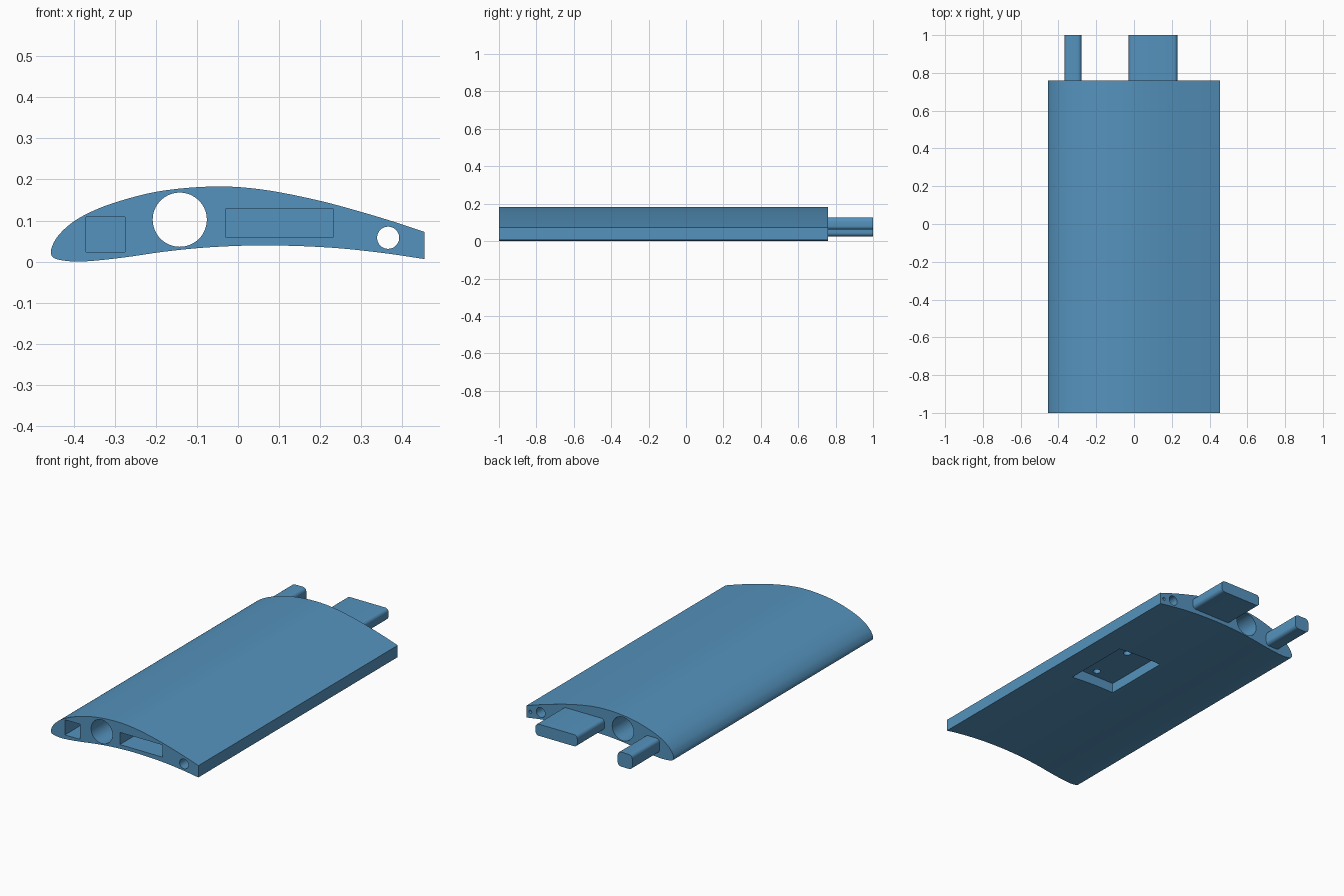
import bpy, bmesh, math
from mathutils import Vector

if "Cube" in bpy.data.objects:
    bpy.data.objects.remove(bpy.data.objects["Cube"])

# Airfoil section (x, z): trailing edge top -> nose -> trailing edge bottom
SECTION = [(0.455, 0.072), (0.38, 0.097), (0.29, 0.124), (0.2, 0.148), (0.1, 0.169),
           (0.02, 0.180), (-0.05, 0.183), (-0.13, 0.179), (-0.21, 0.168), (-0.29, 0.147),
           (-0.35, 0.125), (-0.40, 0.098), (-0.435, 0.067), (-0.452, 0.040), (-0.456, 0.019),
           (-0.443, 0.006), (-0.400, 0.000), (-0.35, 0.002), (-0.27, 0.011), (-0.18, 0.024),
           (-0.08, 0.034), (0.03, 0.039), (0.14, 0.038), (0.25, 0.032), (0.36, 0.020),
           (0.455, 0.006)]


def smooth_path(points, steps=5):
    pts = [Vector(p) for p in points]
    ext = [2 * pts[0] - pts[1]] + pts + [2 * pts[-1] - pts[-2]]
    out = []
    for a, b, c, d in zip(ext, ext[1:], ext[2:], ext[3:]):
        for i in range(steps):
            t = i / steps
            out.append(0.5 * (2 * b + (c - a) * t + (2 * a - 5 * b + 4 * c - d) * t * t
                              + (3 * b - a - 3 * c + d) * t ** 3))
    return out + [pts[-1]]


def extrude(name, section, y0, y1):
    """Solid prism of an (x, z) outline between two y positions."""
    bm = bmesh.new()
    face = bm.faces.new([bm.verts.new((p[0], y0, p[1])) for p in section])
    ext = bmesh.ops.extrude_face_region(bm, geom=[face])
    moved = [v for v in ext["geom"] if isinstance(v, bmesh.types.BMVert)]
    bmesh.ops.translate(bm, verts=moved, vec=(0, y1 - y0, 0))
    bmesh.ops.recalc_face_normals(bm, faces=bm.faces)
    mesh = bpy.data.meshes.new(name)
    bm.to_mesh(mesh)
    bm.free()
    obj = bpy.data.objects.new(name, mesh)
    bpy.context.collection.objects.link(obj)
    return obj


def circle(x, z, r, n=48):
    return [(x + r * math.cos(2 * math.pi * i / n), z + r * math.sin(2 * math.pi * i / n))
            for i in range(n)]


def rect(x0, x1, z0, z1):
    return [(x0, z0), (x1, z0), (x1, z1), (x0, z1)]


def rounded_rect(x0, x1, z0, z1, r, n=6):
    out = []
    corners = [(x1 - r, z1 - r), (x0 + r, z1 - r), (x0 + r, z0 + r), (x1 - r, z0 + r)]
    for k, (cx, cz) in enumerate(corners):
        for i in range(n + 1):
            a = math.pi / 2 * (k + i / n)
            out.append((cx + r * math.cos(a), cz + r * math.sin(a)))
    return out


def activate(obj):
    bpy.ops.object.select_all(action='DESELECT')
    obj.select_set(True)
    bpy.context.view_layer.objects.active = obj


def cut(body, cutter):
    mod = body.modifiers.new("cut", 'BOOLEAN')
    mod.operation, mod.solver, mod.object = 'DIFFERENCE', 'EXACT', cutter
    activate(body)
    bpy.ops.object.modifier_apply(modifier=mod.name)
    bpy.data.objects.remove(cutter)


BACK = 0.76
wing = extrude("wing_segment", smooth_path(SECTION), -1, BACK)

# Spar tube holes running the whole span
cut(wing, extrude("spar_hole", circle(-0.142, 0.102, 0.066, 64), -1.1, 0.9))
cut(wing, extrude("rear_hole", circle(0.366, 0.058, 0.027), -1.1, 0.9))

# Small blind pin hole in the back face
cut(wing, extrude("pin_hole", circle(0.43, 0.044, 0.009, 24), 0.64, 0.9))

# Joining sockets in the front face
cut(wing, extrude("nose_socket", rect(-0.37, -0.275, 0.023, 0.108), -1.1, -0.75))
cut(wing, extrude("middle_socket", rect(-0.03, 0.233, 0.06, 0.128), -1.1, -0.75))

# Servo pocket underneath with two screw holes in its floor
cut(wing, extrude("pocket", rect(0.005, 0.285, -0.1, 0.094), -0.17, 0.22))
for y in (-0.125, 0.125):
    bpy.ops.mesh.primitive_cylinder_add(vertices=32, radius=0.02, depth=0.06,
                                        location=(0.152, y, 0.105))
    cut(wing, bpy.context.object)

# Joining pegs on the back face
nose_peg = extrude("nose_peg", rounded_rect(-0.368, -0.278, 0.025, 0.106, 0.02), BACK, 1)
middle_peg = extrude("middle_peg", rounded_rect(-0.028, 0.23, 0.061, 0.126, 0.02), BACK, 1)

# Blue plastic on every part
blue = bpy.data.materials.new("blue_plastic")
blue.diffuse_color = (0.09, 0.29, 0.51, 1)
blue.use_nodes = True
blue.node_tree.nodes["Principled BSDF"].inputs["Base Color"].default_value = blue.diffuse_color
for obj in (wing, nose_peg, middle_peg):
    obj.data.materials.clear()
    obj.data.materials.append(blue)
    activate(obj)
    bpy.ops.object.shade_smooth_by_angle(angle=math.radians(30))
